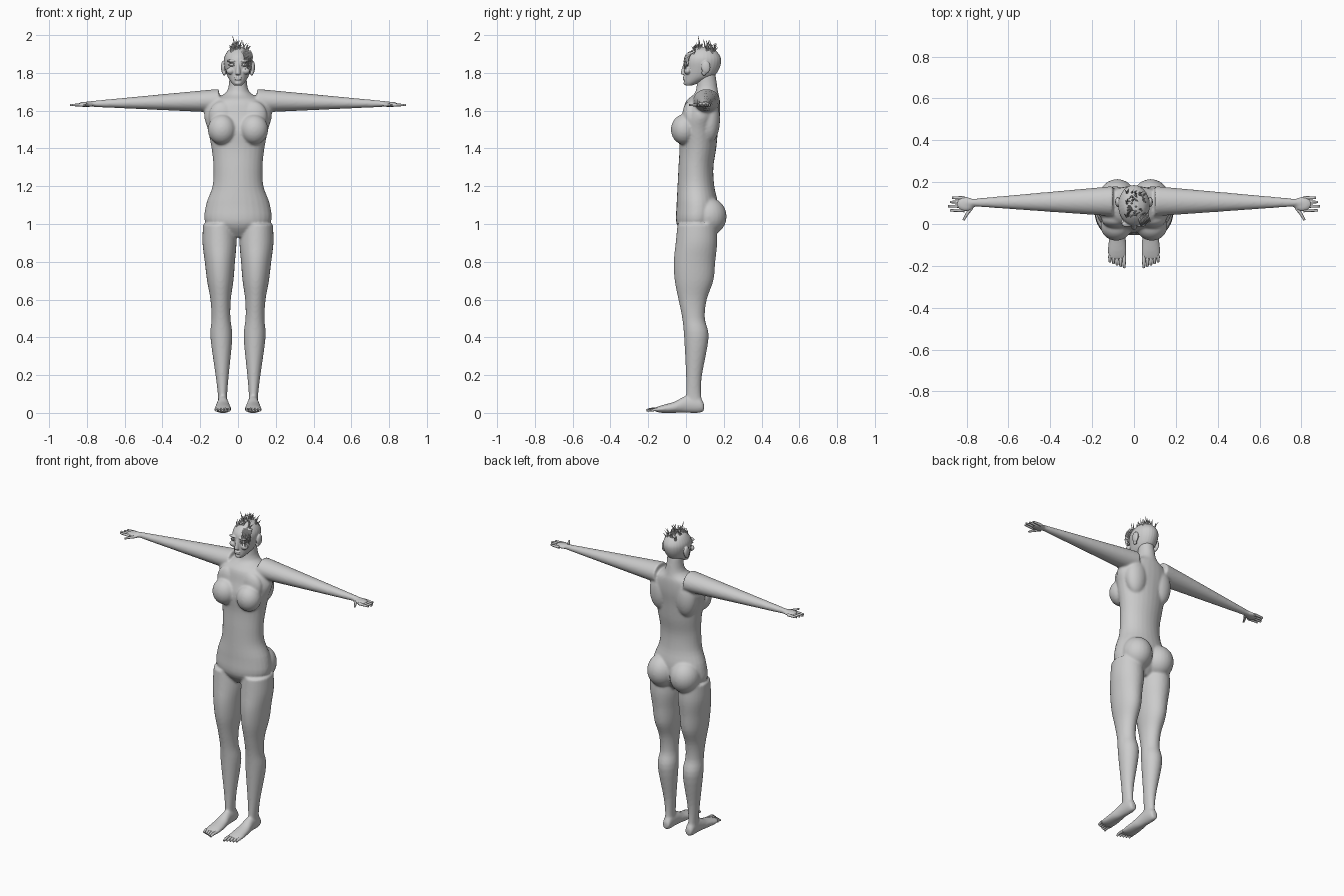
import bpy, bmesh, math, random
from mathutils import Vector, Matrix

cube = bpy.data.objects.get("Cube")
if cube:
    bpy.data.objects.remove(cube)
random.seed(4)

grey = (.6, .6, .6, 1)
skin = bpy.data.materials.new("plain grey")
skin.use_nodes = True
skin.diffuse_color = grey
skin.node_tree.nodes["Principled BSDF"].inputs["Base Color"].default_value = grey


def add_object(name, data):
    data.materials.append(skin)
    ob = bpy.data.objects.new(name, data)
    bpy.context.collection.objects.link(ob)
    return ob


def spline(rows, steps=4):
    """Smooth curve through rows of numbers."""
    padded = [rows[0], *rows, rows[-1]]
    for before, start, end, after in zip(padded, padded[1:], padded[2:], padded[3:]):
        for step in range(steps):
            t = step / steps
            ease = t * t * (3 - 2 * t)
            leave = t * (1 - t) ** 2 / 2
            arrive = t * t * (t - 1) / 2
            yield [b + ease * (c - b) + leave * (c - a) + arrive * (d - b)
                   for a, b, c, d in zip(before, start, end, after)]
    yield rows[-1]


def loft(bm, axis, centre, rows, lean=0, both=False, sides=28):
    """Oval sections along an axis; each row is position, half width, low, high."""
    for sign in ((1, -1) if both else (1,)):
        rings = []
        for pos, half, low, high in spline(rows):
            ring = []
            for k in range(sides):
                angle = math.tau * k / sides
                side = centre + lean * pos + half * math.cos(angle)
                rise = (low + high + (high - low) * math.sin(angle)) / 2
                x, y, z = {"x": (pos, side, rise), "y": (side, pos, rise),
                           "z": (side, rise, pos)}[axis]
                ring.append(bm.verts.new((sign * x, y, z)))
            rings.append(ring)
        for ring, following in zip(rings, rings[1:]):
            for k in range(sides):
                bm.faces.new((ring[k - 1], ring[k], following[k], following[k - 1]))
        bm.faces.new(rings[0])
        bm.faces.new(rings[-1])


def blob(bm, x, y, z, *size):
    """Ellipsoid, repeated on the other side when it is off centre."""
    for place in {x, -x}:
        matrix = Matrix.Translation((place, y, z)) @ Matrix.Diagonal((*size, 1))
        bmesh.ops.create_uvsphere(bm, u_segments=24, v_segments=16, radius=1, matrix=matrix)


def fuse(name, bm, voxel, smooth):
    """Merge overlapping masses into one smooth skin."""
    bmesh.ops.recalc_face_normals(bm, faces=bm.faces)
    mesh = bpy.data.meshes.new(name)
    bm.to_mesh(mesh)
    bm.free()
    ob = add_object(name, mesh)
    remesh = ob.modifiers.new("fuse", 'REMESH')
    remesh.mode = 'VOXEL'
    remesh.voxel_size = voxel
    remesh.use_smooth_shade = True
    relax = ob.modifiers.new("relax", 'SMOOTH')
    relax.iterations = smooth


def strands(name, paths, thickness, tip, mirror=True):
    """Round tubes that narrow evenly towards the tip."""
    curve = bpy.data.curves.new(name, 'CURVE')
    curve.dimensions = '3D'
    curve.bevel_depth = thickness
    curve.bevel_resolution = 2
    curve.resolution_u = 4
    curve.use_fill_caps = True
    for path in paths:
        for sign in ((1, -1) if mirror else (1,)):
            points = curve.splines.new('BEZIER').bezier_points
            points.add(len(path) - 1)
            for k, (point, (x, y, z)) in enumerate(zip(points, path)):
                point.co = (sign * x, y, z)
                point.radius = 1 + (tip - 1) * k / (len(path) - 1)
                point.handle_left_type = point.handle_right_type = 'AUTO'
    add_object(name, curve)


# Torso and neck
body = bmesh.new()
loft(body, "z", 0, [
    (.93, .06, 0, .11), (1, .17, -.05, .16), (1.1, .17, -.05, .17),
    (1.2, .135, -.045, .15), (1.3, .13, -.04, .145), (1.4, .14, -.035, .16),
    (1.5, .16, -.04, .17), (1.58, .18, -.02, .18), (1.65, .15, 0, .18),
    (1.7, .06, .05, .17), (1.8, .045, .06, .155)])
blob(body, .085, -.01, 1.5, .075, .07, .08)      # breasts
blob(body, .085, .02, 1.57, .07, .04, .08)       # upper chest
blob(body, .08, .12, 1.04, .09, .095, .1)        # buttocks
blob(body, .09, .125, 1.55, .07, .055, .12)      # shoulder blades

# Legs
loft(body, "z", .08, [
    (.05, .025, 0, .09), (.1, .025, 0, .08), (.2, .035, 0, .085),
    (.4, .058, -.01, .12), (.5, .05, -.02, .1), (.6, .054, -.04, .11),
    (.7, .07, -.06, .145), (.8, .08, -.065, .155), (.9, .09, -.055, .165),
    (1, .085, -.045, .16)], lean=.02, both=True)

# Feet
loft(body, "y", .08, [
    (.095, .02, .01, .05), (.07, .027, 0, .085), (0, .03, 0, .09),
    (-.06, .04, 0, .06), (-.13, .045, 0, .04), (-.17, .04, .01, .025)], both=True)

# Arms taper evenly to the wrist, then the palm
arm = []
for k in range(1, 9):
    x = k / 10
    middle, thick = 1.655 - x / 40, .07 * (1 - x)
    arm.append((x, .08 * (1 - x), middle - thick, middle + thick))
loft(body, "x", .11, arm, lean=-.01, both=True)
blob(body, .805, .095, 1.633, .045, .036, .014)
fuse("body", body, .0065, 8)

# Fingers and thumbs
palm = 1.63
fingers = [[(.775, .08, palm), (.8, .045, palm), (.815, .018, palm)]]
for k in range(4):
    y = .065 + .02 * k
    fingers.append([(.81, y, palm), (.85, y, palm), (.89 - .01 * abs(k - 1), y, palm)])
strands("fingers", fingers, .009, .6)

# Toes, shorter towards the outside
toes = []
for k in range(5):
    x, tip = .047 + .017 * k, -.21 + .007 * k
    toes.append([(x, -.15, .018), (x, tip + .02, .018), (x, tip, .012)])
strands("toes", toes, .01, .6)

# Head with nose, brow, lips and ears
head = bmesh.new()
loft(head, "z", 0, [
    (1.733, .02, 0, .03), (1.75, .036, -.01, .08), (1.78, .055, -.01, .145),
    (1.82, .068, -.01, .175), (1.86, .075, -.01, .186), (1.89, .07, 0, .18),
    (1.92, .05, .03, .155), (1.936, .02, .06, .12)])
loft(head, "z", 0, [(1.79, .013, -.015, .01), (1.8, .014, -.028, .01), (1.86, .008, -.01, .01)])
blob(head, .032, 0, 1.863, .028, .014, .008)      # brows
blob(head, .04, .008, 1.81, .022, .018, .018)     # cheekbones
for lip in (1.776, 1.766):
    blob(head, 0, -.009, lip, .02, .009, .005)
blob(head, 0, 0, 1.746, .018, .013, .012)         # chin
blob(head, .078, .105, 1.83, .012, .024, .034)    # ears
blob(head, .073, .096, 1.8, .009, .014, .014)     # ear lobes
fuse("head", head, .003, 3)

# Eyes and eyelids
eyes = bmesh.new()
blob(eyes, .033, .006, 1.843, .018, .014, .009)
fuse("eyes", eyes, .0025, 2)
lids = [[(.014, -.004, 1.843), (.033, -.009, 1.843 + arch), (.053, .003, 1.843)]
        for arch in (.009, -.007)]
strands("eyelids", lids, .0025, .6)

# Spiky hair along the crown
vary = random.uniform
locks = [[(-.01, .075, 1.92), (-.02, .07, 1.96), (-.03, .063, 2)]]
for k in range(46):
    x, y = vary(-.035, .05), vary(.03, .16)
    root = Vector((x, y, 1.92 - 6 * x * x - 5 * (y - .09) ** 2))
    lean = Vector((vary(-.02, .025), vary(-.02, .02), 0))
    rise = Vector((0, 0, vary(.03, .06)))
    locks.append([root, root + lean * .3 + rise * .6, root + lean + rise])

# Fringe falling over the left side of the forehead
for k in range(8):
    x, y = .02 + .006 * k, .003 * k
    locks.append([(x, .045, 1.915), (x + .012, y, 1.895), (x + .018, y - .01, vary(1.81, 1.85))])
strands("hair", locks, .0065, .08, mirror=False)
